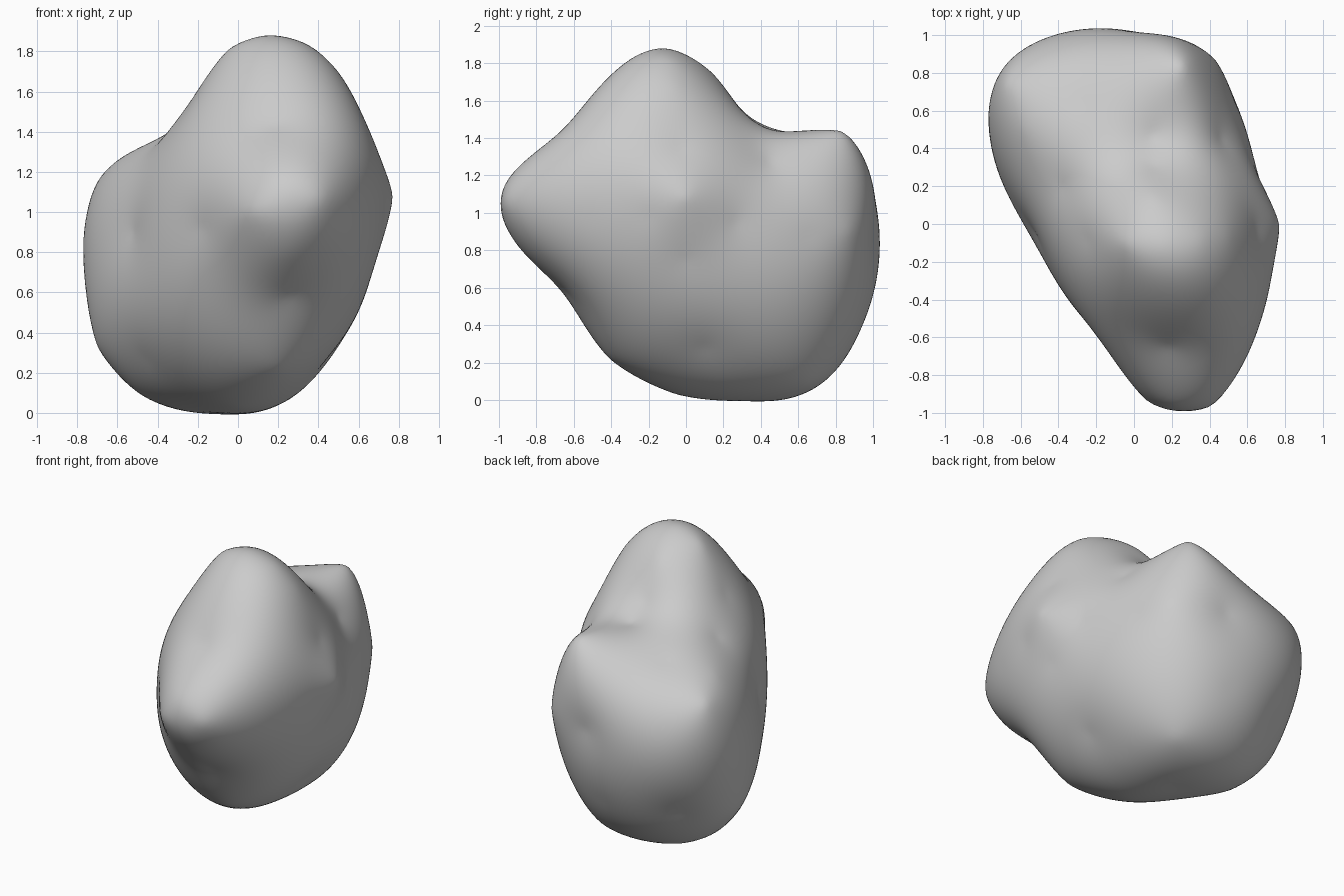
import bpy
import bmesh
from mathutils import Vector

default_cube = bpy.data.objects.get("Cube")
if default_cube:
    bpy.data.objects.remove(default_cube, do_unlink=True)

CENTER = Vector((0, 0.1, 0.9))

# Landmarks the stone passes through, grouped by region
landmarks = [
    # peak and its slopes
    (.15, -.11, 1.88), (-.05, -.1, 1.81), (.36, -.08, 1.82), (.5, -.06, 1.68),
    (.65, -.03, 1.35), (-.25, -.08, 1.52), (.1, .15, 1.74), (.1, .31, 1.53),
    (.15, -.39, 1.74),
    # front ridge and nose
    (.18, -.65, 1.43), (.2, -.95, 1.17), (.41, -.965, 1.06), (.27, -.99, 1.04),
    (.07, -.94, 1), (.25, -.88, .8), (.25, -.64, .58), (.2, -.4, .22),
    # side corner and the flank around it
    (.77, 0, 1.08), (.73, -.2, .98), (.66, -.52, .97), (.52, -.82, .98),
    (.68, 0, .75), (.45, .1, .28), (.65, .27, .95), (.53, .66, .88),
    # underside
    (.27, .2, .08), (-.1, .3, 0), (0, -.05, .03), (-.49, .35, .1),
    (-.36, .58, .06), (.2, .65, .09),
    # flat flank on the other side
    (-.7, .43, .33), (-.77, .58, .85), (-.52, -.05, .9), (-.18, -.6, .92),
    (-.15, -.4, .33), (-.46, .03, .27),
    # shoulder and rear spike
    (-.67, .74, 1.18), (-.58, .5, 1.27), (-.38, .2, 1.36), (-.3, .65, 1.34),
    (.25, .83, 1.44), (.1, .47, 1.43), (.46, .45, 1.27),
    # rear face
    (.08, 1, .9), (.43, .87, .9), (-.46, .95, 1.05), (0, .94, .41),
    (-.5, .8, .4), (.42, .7, .42),
]


def solve(rows):
    """Gauss-Jordan elimination of an augmented matrix."""
    size = len(rows)
    for col in range(size):
        pivot = max(range(col, size), key=lambda r: abs(rows[r][col]))
        rows[col], rows[pivot] = rows[pivot], rows[col]
        lead = rows[col][col]
        rows[col] = [value / lead for value in rows[col]]
        for r in range(size):
            factor = rows[r][col]
            if r != col and factor:
                rows[r] = [a - factor * b for a, b in zip(rows[r], rows[col])]
    return [row[-1] for row in rows]


def kernel(a, b):
    return (a - b).length ** 1.5


def linear_terms(direction):
    return [1.0, direction.x, direction.y, direction.z]


# Blend the inverse distance from the centre, which keeps flat faces flat
offsets = [Vector(point) - CENTER for point in landmarks]
directions = [offset.normalized() for offset in offsets]
SOFTNESS = 0.003
system = []
for i, d in enumerate(directions):
    row = [kernel(d, other) for other in directions]
    row[i] -= SOFTNESS
    system.append(row + linear_terms(d) + [1 / offsets[i].length])
for term in range(4):
    system.append([linear_terms(d)[term] for d in directions] + [0.0] * 5)
weights = solve(system)


def surface_point(direction):
    terms = [kernel(direction, d) for d in directions] + linear_terms(direction)
    inverse = sum(w * t for w, t in zip(weights, terms))
    return CENTER + direction / inverse


# Stone body: a sphere pushed out to the blended surface
bm = bmesh.new()
bmesh.ops.create_icosphere(bm, subdivisions=6, radius=1)
for vert in bm.verts:
    vert.co = surface_point(vert.co.normalized())
for face in bm.faces:
    face.smooth = True

mesh = bpy.data.meshes.new("rock")
bm.to_mesh(mesh)
bm.free()
rock = bpy.data.objects.new("rock", mesh)
bpy.context.collection.objects.link(rock)

# Plain grey stone
stone = bpy.data.materials.new("grey stone")
stone.use_nodes = True
GREY = (0.6, 0.6, 0.6, 1)
stone.diffuse_color = GREY
shader = stone.node_tree.nodes["Principled BSDF"]
shader.inputs["Base Color"].default_value = GREY
shader.inputs["Roughness"].default_value = 0.9
mesh.materials.append(stone)
